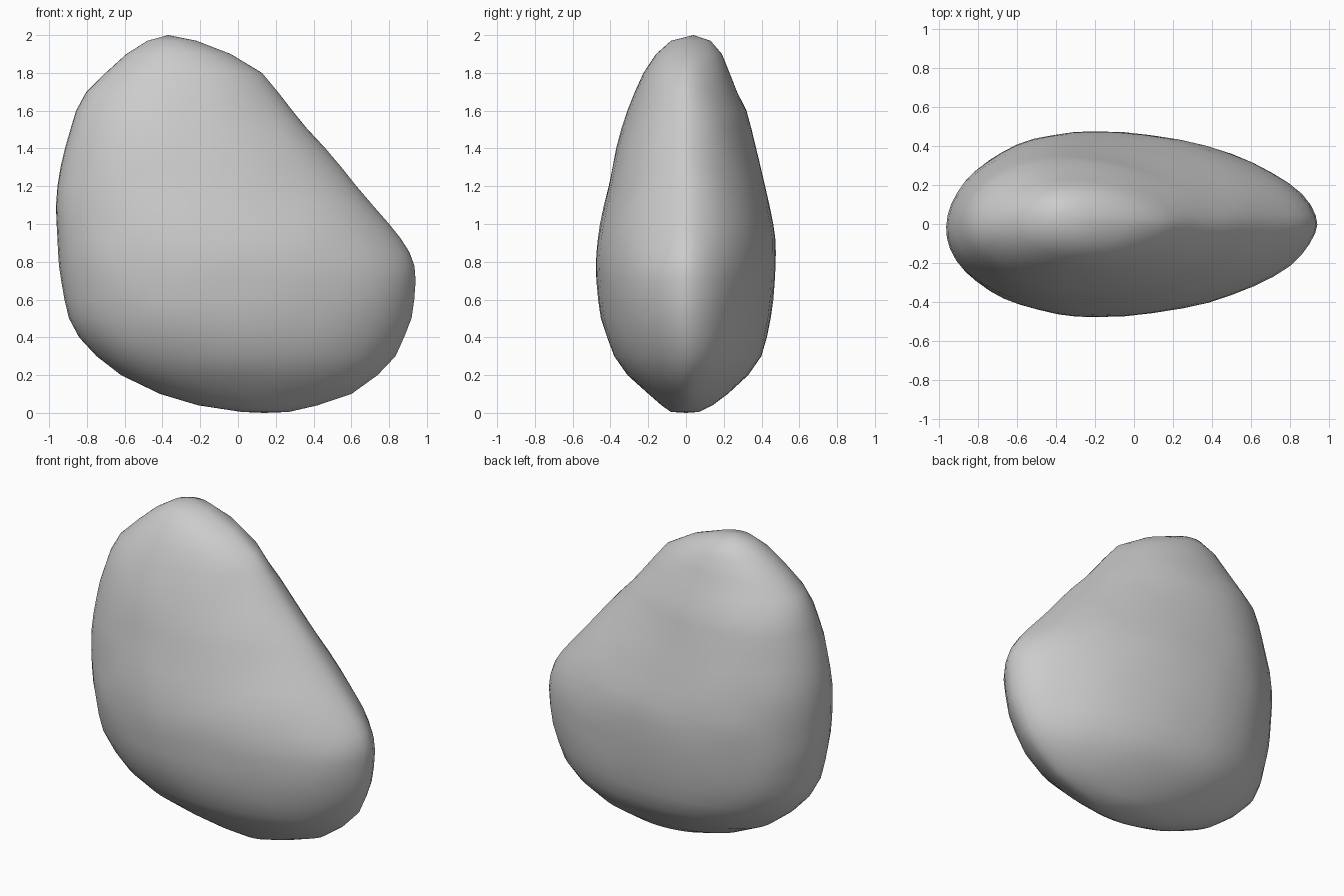
import bpy, bmesh, math
from mathutils import Vector, noise

if "Cube" in bpy.data.objects:
    bpy.data.objects.remove(bpy.data.objects["Cube"])

# Horizontal sections: z, left x, right x, front y, back y
SECTIONS = [
    (0.005, 0.02, 0.27, -0.08, 0.07), (0.04, -0.21, 0.42, -0.13, 0.14),
    (0.10, -0.41, 0.60, -0.20, 0.22), (0.20, -0.62, 0.74, -0.31, 0.33),
    (0.30, -0.75, 0.83, -0.38, 0.40), (0.40, -0.84, 0.88, -0.42, 0.43),
    (0.50, -0.89, 0.92, -0.45, 0.45), (0.70, -0.94, 0.945, -0.475, 0.47),
    (0.85, -0.955, 0.90, -0.475, 0.475), (1.00, -0.96, 0.80, -0.455, 0.465),
    (1.20, -0.955, 0.63, -0.41, 0.42), (1.40, -0.915, 0.46, -0.37, 0.37),
    (1.60, -0.86, 0.29, -0.31, 0.32), (1.70, -0.80, 0.21, -0.27, 0.27),
    (1.80, -0.70, 0.13, -0.225, 0.23), (1.90, -0.59, -0.04, -0.16, 0.19),
    (1.97, -0.48, -0.22, -0.08, 0.13),
]
SEGS = 48


def refine(rows):
    # Cubic in-between sections where the spacing is wide
    out = []
    for i, row in enumerate(rows):
        out.append(row)
        if 1 <= i < len(rows) - 2 and rows[i + 1][0] - row[0] > 0.12:
            quad = zip(rows[i - 1], row, rows[i + 1], rows[i + 2])
            out.append(tuple((9 * (b + c) - a - d) / 16 for a, b, c, d in quad))
    return out


def ring_points(z, x0, x1, y0, y1):
    # Egg-shaped section: blunt on the left, tapering on the right
    t = min(1.0, z / 0.6, (2.0 - z) / 0.6)
    peak = x0 + (x1 - x0) * (0.47 - 0.07 * t)
    mid, half = (y0 + y1) / 2, (y1 - y0) / 2
    pts = []
    for k in range(SEGS):
        a = 2 * math.pi * k / SEGS
        c, s = math.cos(a), math.sin(a)
        x = peak + c * (x1 - peak if c > 0 else peak - x0)
        power = 1.15 if c > 0 else 1.0
        y = mid + half * math.copysign(abs(s) ** power, s)
        y -= 0.02 * max(0, -c) ** 3 * t
        # Slight natural lumpiness
        n = 1 + 0.012 * noise.noise(Vector((x, y, z)) * 5)
        pts.append((peak + (x - peak) * n, mid + (y - mid) * n, z))
    return pts


# Stone body, lofted from the sections
bm = bmesh.new()
rings = [[bm.verts.new(p) for p in ring_points(*row)] for row in refine(SECTIONS)]
for lo, hi in zip(rings, rings[1:]):
    for k in range(SEGS):
        j = (k + 1) % SEGS
        bm.faces.new((lo[k], lo[j], hi[j], hi[k]))

# Rounded poles
bottom, top = bm.verts.new((0.14, 0, 0)), bm.verts.new((-0.37, 0.04, 2.0))
for k in range(SEGS):
    j = (k + 1) % SEGS
    bm.faces.new((bottom, rings[0][j], rings[0][k]))
    bm.faces.new((top, rings[-1][k], rings[-1][j]))

bmesh.ops.recalc_face_normals(bm, faces=bm.faces)
mesh = bpy.data.meshes.new("stone")
bm.to_mesh(mesh)
bm.free()
mesh.shade_smooth()
stone = bpy.data.objects.new("stone", mesh)
bpy.context.collection.objects.link(stone)
